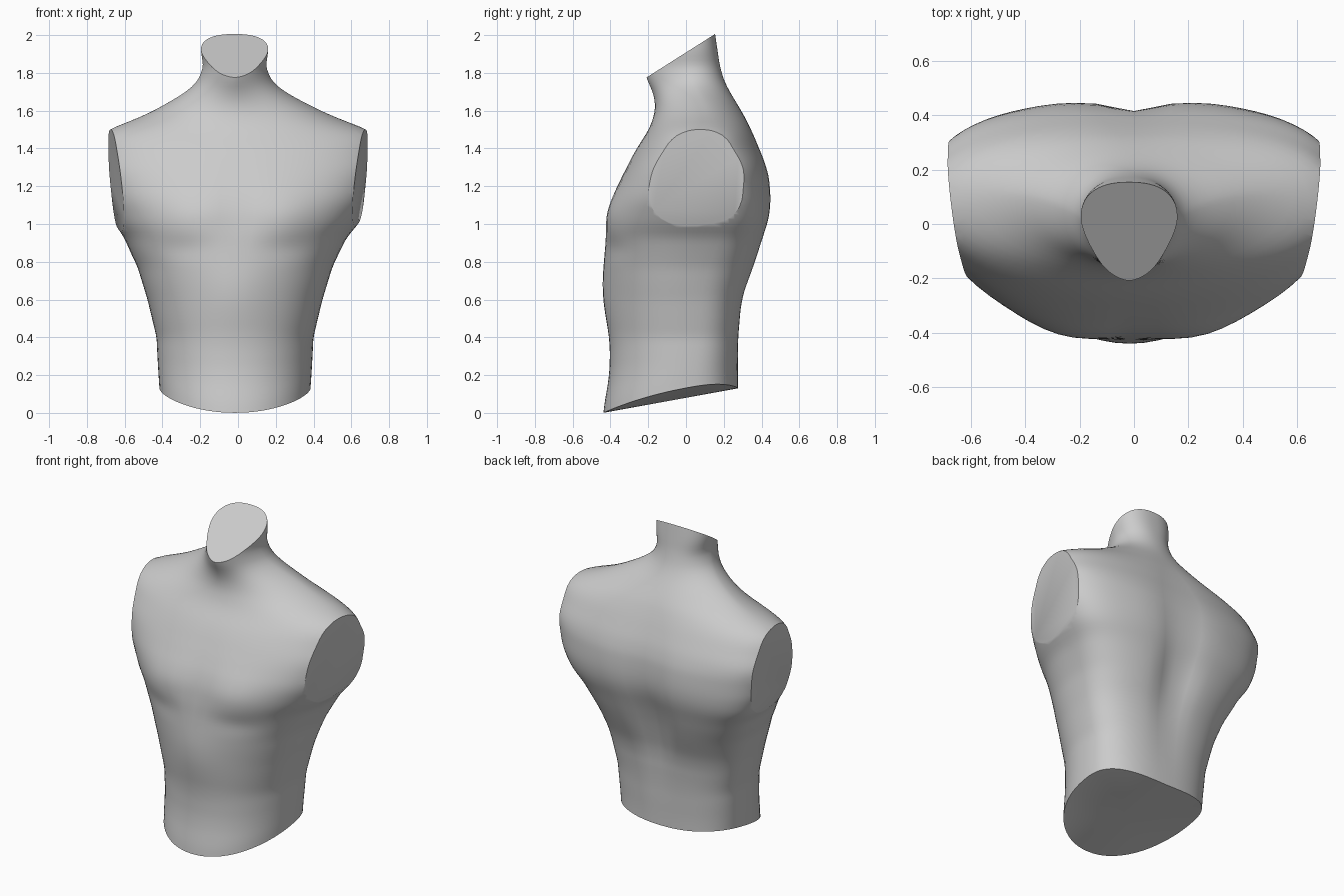
import bpy, bmesh
from math import sin, cos, pi, exp
from mathutils import Vector

default_cube = bpy.data.objects.get("Cube")
if default_cube:
    bpy.data.objects.remove(default_cube)

SEGMENTS, RINGS, TOP = 72, 90, 2.1

# Body profiles: (height, value) pairs
HALF_WIDTH = [(0, .4), (.4, .415), (.6, .463), (.77, .515), (.93, .59), (1, .645),
              (1.12, .71), (1.3, .77), (1.45, .75), (1.5, .69), (1.54, .58), (1.59, .46),
              (1.63, .385), (1.69, .275), (1.75, .2), (1.83, .165), (1.93, .18), (TOP, .17)]
FRONT = [(0, -.44), (.2, -.405), (.38, -.4), (.55, -.415), (.73, -.425), (.9, -.425),
         (1.1, -.4), (1.2, -.365), (1.4, -.265), (1.52, -.18), (1.66, -.155), (1.8, -.225)]
BACK = [(.13, .275), (.4, .28), (.6, .3), (.8, .375), (1.05, .445), (1.2, .445),
        (1.3, .43), (1.5, .35), (1.6, .3), (1.7, .23), (1.8, .185), (TOP, .14)]
WIDEST = [(.1, .01), (.7, .04), (1, .15), (1.2, .09), (1.45, .07), (1.6, .12),
          (1.8, .02), (TOP, .01)]
FRONT_ROUNDNESS = [(.2, 2.1), (.7, 2.2), (1, 2.5), (1.25, 2.3), (1.55, 1.9), (1.75, 1.6)]
BACK_ROUNDNESS = [(.2, 2.6), (1.05, 3), (1.3, 2.9), (1.5, 2.2), (1.65, 1.7), (1.9, 2.4)]
SWAY = [(.9, -.016), (1.1, 0), (1.55, 0), (1.75, -.018)]


def linear(profile, z):
    if z <= profile[0][0]:
        return profile[0][1]
    for (low, a), (high, b) in zip(profile, profile[1:]):
        if z <= high:
            return a + (b - a) * (z - low) / (high - low)
    return profile[-1][1]


def sample(profile, z, softness=.06):
    """Profile value softened around its corners."""
    steps = (-1, -.5, 0, .5, 1)
    return sum(linear(profile, z + softness * step) for step in steps) / len(steps)


def bump(value, centre, spread):
    return exp(-((value - centre) / spread) ** 2)


def power(value, exponent):
    return abs(value) ** exponent * (1 if value >= 0 else -1)


def muscle(x, z, front):
    """Depth added along y for chest, belly, spine and shoulder blades."""
    side = abs(x)
    if front:
        chest = -.025 * bump(side, .25, .18) * bump(z, 1.04, .13)
        under_chest = .01 * bump(side, .3, .16) * bump(z, .87, .06)
        breastbone = .006 * bump(x, 0, .05) * bump(z, 1.15, .2)
        belly = -.02 * bump(x, 0, .18) * bump(z, .63, .2)
        return chest + under_chest + breastbone + belly
    spine = -.035 * bump(x, 0, .09) * bump(z, .95, .45)
    small_of_back = -.025 * bump(x, 0, .13) * bump(z, .82, .18)
    blade = .006 * bump(side, .27, .13) * bump(z, 1.15, .2)
    return spine + small_of_back + blade


def hem(x, y):
    """Height of the slanted, arched lower edge."""
    return .08 + .182 * y + .052 * (x / .4) ** 2


def body_point(angle, z):
    c, s = cos(angle), sin(angle)
    front = s < 0
    exponent = 2 / sample(FRONT_ROUNDNESS if front else BACK_ROUNDNESS, z)
    middle = sample(WIDEST, z)
    depth = abs(sample(FRONT if front else BACK, z) - middle)
    x = sample(HALF_WIDTH, z, .025) * power(c, exponent)
    y = middle + depth * power(s, exponent) + muscle(x, z, front) * abs(s)
    sway = sample(SWAY, z)
    blend = .4
    if z < blend:
        z += hem(x, y) * (1 - z / blend) ** 1.5
    return x + sway, y, z


def slice_flat(bm, point, normal):
    """Cut off everything beyond a plane and cap the opening."""
    cut = bmesh.ops.bisect_plane(bm, geom=bm.verts[:] + bm.edges[:] + bm.faces[:],
                                 plane_co=Vector(point), plane_no=Vector(normal).normalized(),
                                 clear_outer=True)
    rim = [e for e in cut["geom_cut"] if isinstance(e, bmesh.types.BMEdge)]
    bmesh.ops.holes_fill(bm, edges=rim, sides=0)


# Body skin lofted from the hem to above the neck
bm = bmesh.new()
rings = [[bm.verts.new(body_point(2 * pi * i / SEGMENTS, TOP * r / RINGS))
          for i in range(SEGMENTS)] for r in range(RINGS + 1)]
for lower, upper in zip(rings, rings[1:]):
    for i in range(SEGMENTS):
        j = (i + 1) % SEGMENTS
        bm.faces.new((lower[i], lower[j], upper[j], upper[i]))

# Underside cap
centre = bm.verts.new((0, -.08, hem(0, -.08)))
for i in range(SEGMENTS):
    bm.faces.new((centre, rings[0][(i + 1) % SEGMENTS], rings[0][i]))

# Neck cut and both arm cuts
slice_flat(bm, (0, -.21, 1.775), (0, -.225, .355))
for side in (-1, 1):
    slice_flat(bm, (side * .638, 0, 1.2), (side, -.12, -.09))
bmesh.ops.recalc_face_normals(bm, faces=bm.faces[:])

mesh = bpy.data.meshes.new("torso")
bm.to_mesh(mesh)
bm.free()
torso = bpy.data.objects.new("torso", mesh)
bpy.context.collection.objects.link(torso)

# Plain grey material
grey = bpy.data.materials.new("plain grey")
grey.use_nodes = True
colour = (.6, .6, .6, 1)
grey.diffuse_color = colour
grey.node_tree.nodes["Principled BSDF"].inputs["Base Color"].default_value = colour
mesh.materials.append(grey)

bpy.context.view_layer.objects.active = torso
torso.select_set(True)
bpy.ops.object.shade_smooth_by_angle(angle=pi / 5)
